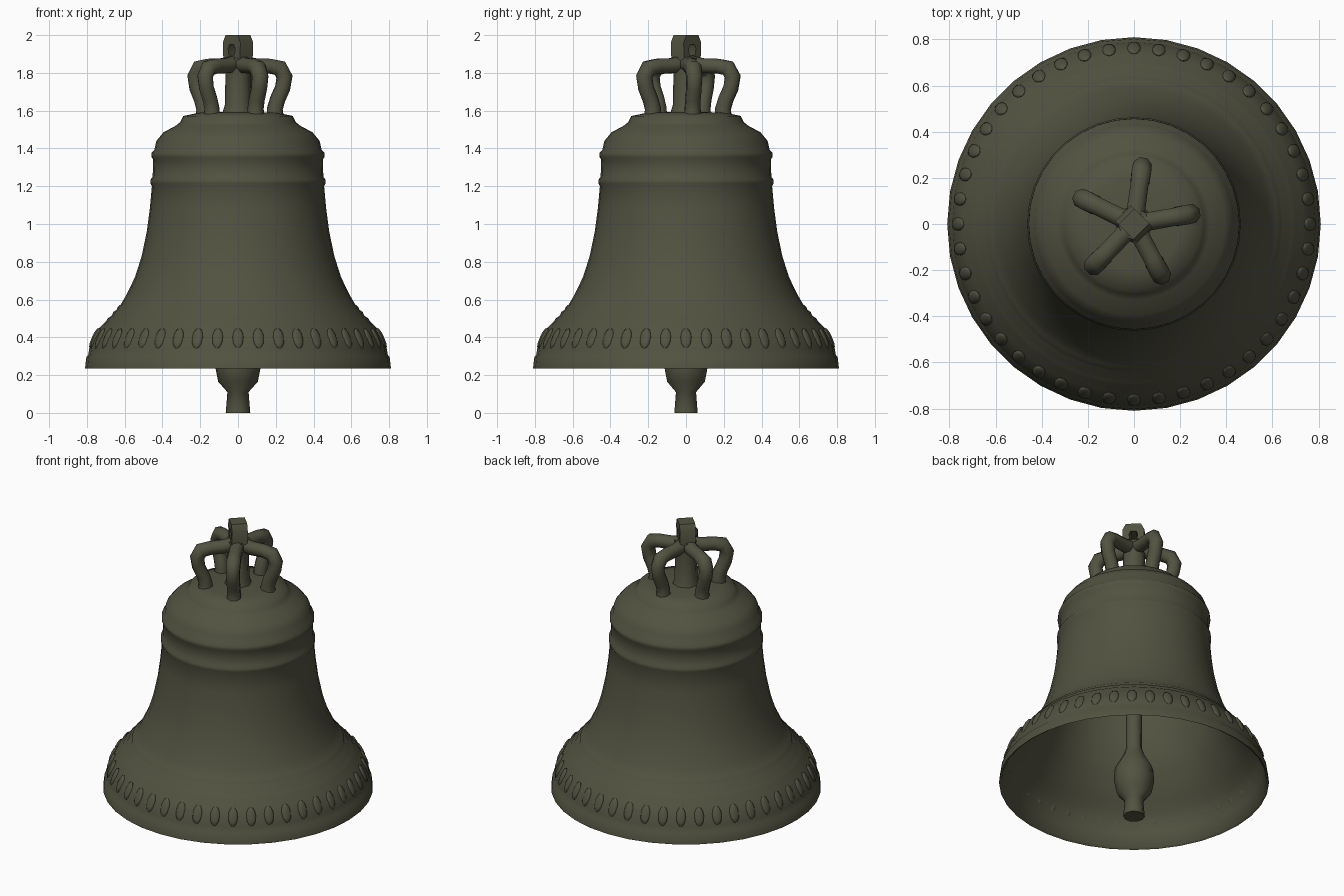
import bpy, bmesh, math
from mathutils import Vector, Matrix

if "Cube" in bpy.data.objects:
    bpy.data.objects.remove(bpy.data.objects["Cube"])

bronze = bpy.data.materials.new("dark olive bronze")
bronze.use_nodes = True
COLOUR = (0.085, 0.085, 0.053, 1)
bronze.diffuse_color = COLOUR
bronze.node_tree.nodes["Principled BSDF"].inputs["Base Color"].default_value = COLOUR


def finish(name, bm, angle=40):
    """Turn a bmesh into a smooth-shaded object."""
    bmesh.ops.recalc_face_normals(bm, faces=bm.faces)
    mesh = bpy.data.meshes.new(name)
    bm.to_mesh(mesh)
    bm.free()
    mesh.materials.append(bronze)
    obj = bpy.data.objects.new(name, mesh)
    bpy.context.collection.objects.link(obj)
    bpy.ops.object.select_all(action='DESELECT')
    obj.select_set(True)
    bpy.context.view_layer.objects.active = obj
    bpy.ops.object.shade_smooth_by_angle(angle=math.radians(angle))
    return obj


def lathe(name, profile, sides, angle=40):
    """Spin a (radius, height) profile around the z axis."""
    bm = bmesh.new()
    verts = [bm.verts.new((r, 0, z)) for r, z in profile]
    edges = [bm.edges.new(pair) for pair in zip(verts, verts[1:])]
    bmesh.ops.spin(bm, geom=verts + edges, cent=(0, 0, 0), axis=(0, 0, 1),
                   angle=math.tau, steps=sides, use_duplicate=False)
    bmesh.ops.remove_doubles(bm, verts=bm.verts, dist=0.0005)
    return finish(name, bm, angle)


def tube(bm, path, half_widths, turn, sides=8):
    """Sweep a rounded section along a path in the xz plane, then turn it about z."""
    rings = []
    for i, (x, z) in enumerate(path):
        a, b = path[max(i - 1, 0)], path[min(i + 1, len(path) - 1)]
        along = Vector((b[0] - a[0], 0, b[1] - a[1])).normalized()
        out = Vector((along.z, 0, -along.x))
        ring = []
        for k in range(sides):
            t = math.tau * (k + 0.5) / sides
            p = Vector((x, 0, z)) + half_widths[i] * (out * math.cos(t) + Vector((0, math.sin(t), 0)))
            ring.append(bm.verts.new(Matrix.Rotation(turn, 3, 'Z') @ p))
        rings.append(ring)
    for r1, r2 in zip(rings, rings[1:]):
        for k in range(sides):
            n = (k + 1) % sides
            bm.faces.new((r1[k], r1[n], r2[n], r2[k]))
    bm.faces.new(rings[0])
    bm.faces.new(rings[-1])


# Bell wall: outer skin with soft raised bands, then a thin wall back down the inside
lower = [(0.81, 0.235), (0.803, 0.295), (0.793, 0.307), (0.788, 0.34), (0.77, 0.39),
         (0.738, 0.445), (0.7, 0.483), (0.69, 0.5), (0.668, 0.515), (0.66, 0.535),
         (0.643, 0.545), (0.638, 0.56), (0.62, 0.575)]
waist = [(0.588, 0.63), (0.545, 0.72), (0.51, 0.83), (0.483, 0.96), (0.467, 1.08), (0.456, 1.2)]
shoulder = [(0.463, 1.215), (0.463, 1.235), (0.452, 1.25), (0.449, 1.34), (0.458, 1.355),
            (0.457, 1.378), (0.443, 1.392), (0.432, 1.44), (0.395, 1.485), (0.33, 1.52),
            (0.305, 1.54), (0.29, 1.572), (0.2, 1.59), (0, 1.595)]
inside = [(0, 1.575), (0.28, 1.55), (0.32, 1.51), (0.385, 1.472), (0.418, 1.435), (0.434, 1.34)]
inside += [(r - 0.014, z) for r, z in reversed(waist)]
inside += [(0.675, 0.49), (0.722, 0.445), (0.755, 0.39), (0.775, 0.33), (0.795, 0.245), (0.81, 0.235)]
lathe("bell_wall", lower + waist + shoulder + inside, 36, 60)

# Clapper: rod, swollen ball and tail
lathe("clapper", [(0, 0), (0.065, 0), (0.056, 0.11), (0.105, 0.165), (0.122, 0.25), (0.115, 0.33),
                  (0.065, 0.42), (0.048, 0.47), (0.045, 1.58), (0, 1.58)], 10, 50)

# Relief frieze: shallow upright leaves around the flared lip
bm = bmesh.new()
LEAVES = 44
for i in range(LEAVES):
    place = (Matrix.Rotation(math.tau * i / LEAVES, 4, 'Z')
             @ Matrix.Translation((0.762, 0, 0.395))
             @ Matrix.Rotation(-0.42, 4, 'Y')
             @ Matrix.Diagonal((0.013, 0.03, 0.06, 1)))
    bmesh.ops.create_icosphere(bm, subdivisions=2, radius=1, matrix=place)
finish("lip_frieze", bm, 60)

# Crown arms: five bent loops around the middle post
arm_path = [(0.0, 1.855), (0.09, 1.838), (0.17, 1.836), (0.225, 1.825), (0.25, 1.78),
            (0.24, 1.72), (0.213, 1.66), (0.198, 1.61), (0.2, 1.565)]
arm_widths = [0.044, 0.043, 0.042, 0.046, 0.044, 0.042, 0.042, 0.043, 0.047]
bm = bmesh.new()
for i in range(5):
    tube(bm, arm_path, arm_widths, math.radians(10 + 72 * i))
finish("crown_arms", bm, 50)

# Middle post of the crown
lathe("crown_post", [(0, 1.58), (0.085, 1.58), (0.07, 1.63), (0.066, 1.8), (0.07, 1.88), (0, 1.88)], 8, 50)

# Top eye: an upright block pierced by a small hole
bm = bmesh.new()
outer = [(-0.06, 1.84), (0.06, 1.84), (0.066, 1.96), (0.045, 2.0), (-0.045, 2.0), (-0.066, 1.96)]
inner = [(-0.022, 1.895), (0.022, 1.895), (0.026, 1.93), (0.016, 1.95), (-0.016, 1.95), (-0.026, 1.93)]
loops = [[bm.verts.new((x, y, z)) for x, z in shape] for y in (-0.048, 0.048) for shape in (outer, inner)]
for a, b in ((0, 1), (2, 3), (0, 2), (1, 3)):
    for k in range(6):
        n = (k + 1) % 6
        bm.faces.new((loops[a][k], loops[a][n], loops[b][n], loops[b][k]))
bmesh.ops.rotate(bm, verts=bm.verts, matrix=Matrix.Rotation(math.radians(-45), 3, 'Z'))
finish("top_eye", bm, 35)
